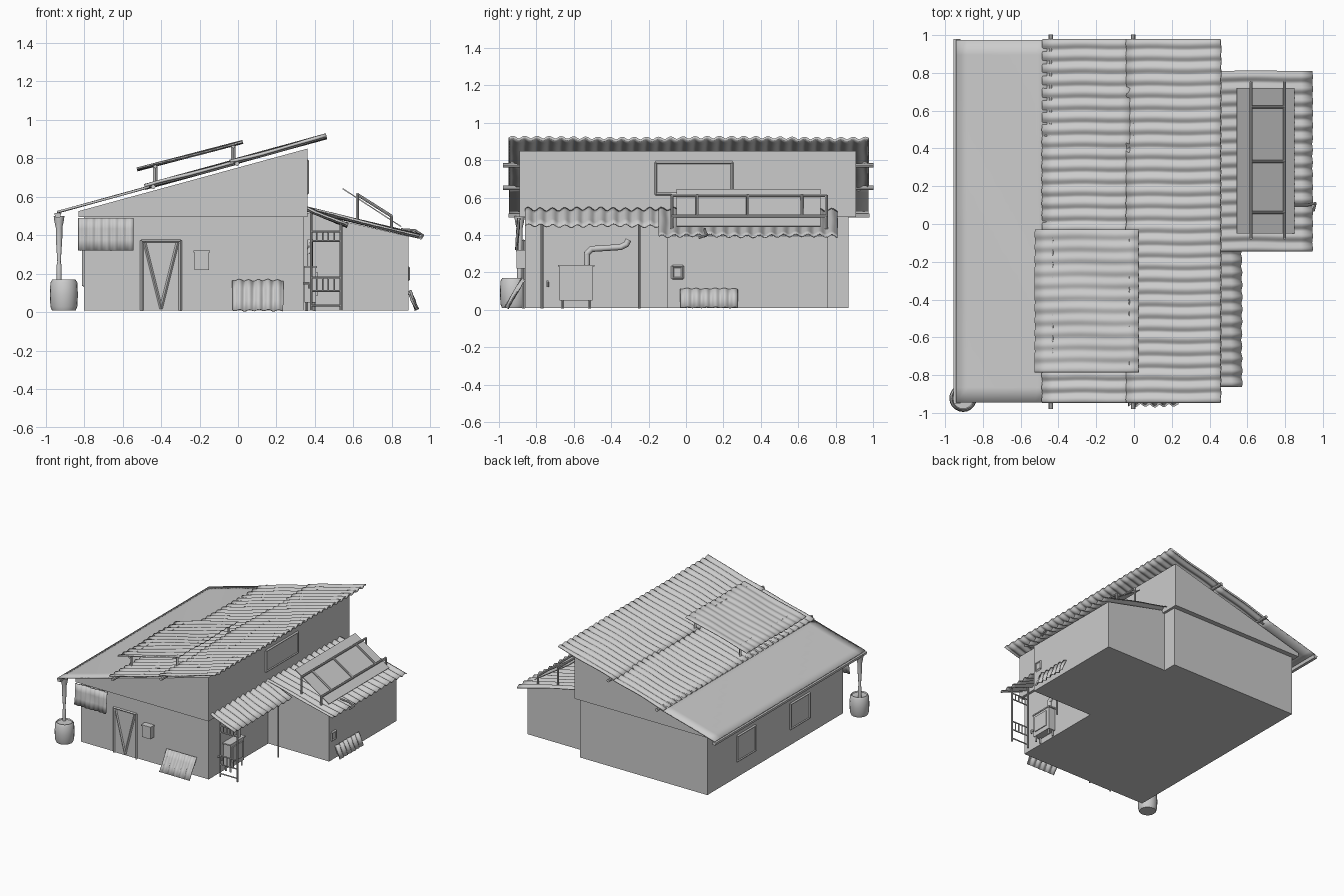
import bpy, bmesh, math, random
from mathutils import Vector

random.seed(4)
if "Cube" in bpy.data.objects:
    bpy.data.objects.remove(bpy.data.objects["Cube"], do_unlink=True)

grey = bpy.data.materials.new("plain grey")
grey.use_nodes = True
grey.diffuse_color = (0.6, 0.6, 0.6, 1)
grey.node_tree.nodes["Principled BSDF"].inputs["Base Color"].default_value = (0.6, 0.6, 0.6, 1)


def finish(name, bm, smooth=False):
    bmesh.ops.recalc_face_normals(bm, faces=bm.faces[:])
    mesh = bpy.data.meshes.new(name)
    bm.to_mesh(mesh)
    bm.free()
    mesh.materials.append(grey)
    ob = bpy.data.objects.new(name, mesh)
    bpy.context.scene.collection.objects.link(ob)
    if smooth:
        bpy.ops.object.select_all(action="DESELECT")
        ob.select_set(True)
        bpy.context.view_layer.objects.active = ob
        bpy.ops.object.shade_smooth_by_angle(angle=math.radians(40))
    return ob


def prism(name, profile, y0, y1):
    # side profile in x and z, extruded along y
    bm = bmesh.new()
    face = bm.faces.new([bm.verts.new((x, y0, z)) for x, z in profile])
    ext = bmesh.ops.extrude_face_region(bm, geom=[face])
    moved = [g for g in ext["geom"] if isinstance(g, bmesh.types.BMVert)]
    bmesh.ops.translate(bm, verts=moved, vec=(0, y1 - y0, 0))
    return finish(name, bm)


def box(name, x0, x1, y0, y1, z0, z1):
    return prism(name, [(x0, z0), (x1, z0), (x1, z1), (x0, z1)], y0, y1)


def rods(name, lines, r=0.008, sides=8):
    # one straight rod for each pair of neighbouring points in each line
    bm = bmesh.new()
    for pts in lines:
        for a, b in zip(pts, pts[1:]):
            a, b = Vector(a), Vector(b)
            d = b - a
            new = bmesh.ops.create_cone(bm, cap_ends=True, segments=sides, radius1=r,
                                        radius2=r, depth=d.length + r * 0.6)["verts"]
            turn = Vector((0, 0, 1)).rotation_difference(d)
            for v in new:
                v.co = turn @ v.co + (a + b) / 2
    return finish(name, bm, sides > 4)


def sheet(name, corner, along, across, pitch=0.065, amp=0.008, thick=0.006, sag=0.003):
    # corrugated sheet: ridges run along, waves repeat across
    corner, along, across = Vector(corner), Vector(along), Vector(across)
    normal = along.cross(across).normalized()
    waves = across.length / pitch
    nv = max(2, round(waves * 8)) if amp else 24
    nu = max(2, round(along.length / 0.06))
    phase = random.uniform(0, 6)
    bm = bmesh.new()
    grid = []
    for j in range(nv + 1):
        row = []
        for i in range(nu + 1):
            u, v = i / nu, j / nv
            h = amp * math.sin(math.tau * waves * v + 0.25 * math.sin(9 * u + phase))
            h += sag * math.sin(11 * v + 5 * u + phase)
            row.append(bm.verts.new(corner + along * u + across * v + normal * h))
        grid.append(row)
    for a, b in zip(grid, grid[1:]):
        for i in range(nu):
            bm.faces.new((a[i], a[i + 1], b[i + 1], b[i]))
    ob = finish(name, bm, True)
    mod = ob.modifiers.new("thickness", "SOLIDIFY")
    mod.thickness, mod.offset = thick, 0
    return ob


def lathe(name, centre, rings, n=20):
    # round body from (radius, height) rings
    bm = bmesh.new()
    loops = [[bm.verts.new((centre[0] + r * math.cos(math.tau * k / n),
                            centre[1] + r * math.sin(math.tau * k / n), z))
              for k in range(n)] for r, z in rings]
    for a, b in zip(loops, loops[1:]):
        for k in range(n):
            bm.faces.new((a[k], a[(k + 1) % n], b[(k + 1) % n], b[k]))
    bm.faces.new(loops[0])
    bm.faces.new(loops[-1])
    return finish(name, bm, True)


def roof_z(x):
    return 0.525 + 0.275 * (x + 0.92)


# Main house walls, upper storey set slightly proud
box("lower_walls", -0.80, 0.34, -0.86, 0.87, 0.01, 0.50)
prism("upper_walls", [(-0.83, 0.495), (0.36, 0.495), (0.36, 0.85), (-0.83, 0.525)], -0.89, 0.91)

# Side annex
prism("annex_walls", [(0.30, 0.01), (0.885, 0.01), (0.885, 0.395), (0.30, 0.53)], -0.10, 0.76)

# Main roof: a flat sheet and two overlapping corrugated sheets
for name, x0, x1, lift, amp in (("roof_flat", -0.94, -0.46, 0, 0),
                                ("roof_middle", -0.485, -0.02, 0.006, 0.007),
                                ("roof_upper", -0.04, 0.46, 0.010, 0.007)):
    sheet(name, (x0, -0.945, roof_z(x0) + lift), (x1 - x0, 0, roof_z(x1) - roof_z(x0)),
          (0, 1.92, 0), amp=amp, thick=0.012, sag=0.003 if amp else 0.001)
rods("roof_purlins", [[(x, -0.975, roof_z(x) - 0.005), (x, 1.0, roof_z(x) - 0.005)]
                      for x in (-0.44, -0.005)], 0.012)

# Raised panel above the roof
sheet("raised_panel", (-0.525, -0.785, 0.742), (0.55, 0, 0.143), (0, 0.755, 0), amp=0.004, thick=0.007)
stand = []
for x, top in ((-0.43, 0.757), (-0.025, 0.862)):
    stand.append([(x, -0.77, top), (x, -0.05, top)])
    stand += [[(x, y, roof_z(x)), (x, y, top)] for y in (-0.74, -0.08)]
rods("raised_panel_stand", stand, 0.011, 4)

# Annex and porch roofs
sheet("annex_roof", (0.34, -0.145, 0.54), (0.605, 0, -0.145), (0, 0.955, 0), amp=0.008)
sheet("porch_roof", (0.34, -0.86, 0.545), (0.23, 0, -0.095), (0, 0.73, 0), amp=0.008)

# Porch posts and slatted end screen
rods("porch_posts", [[(0.535, y, 0.01), (0.535, y, 0.455)] for y in (-0.77, -0.25)]
     + [[(0.38, -0.77, 0.01), (0.38, -0.77, 0.52)]], 0.007)
rods("porch_rails", [[(0.38, -0.77, z), (0.535, -0.77, z)]
                     for z in (0.035, 0.11, 0.18, 0.37, 0.42)], 0.005)
rods("porch_slats", [[(x, -0.77, z), (x, -0.77, z + h)] for x in (0.41, 0.44, 0.47, 0.50)
                     for z, h in ((0.11, 0.07), (0.37, 0.05))], 0.004)

# Tilted panel and its tube rack on the annex
prism("tilted_panel", [(0.545, 0.645), (0.85, 0.447), (0.847, 0.442), (0.542, 0.640)], -0.05, 0.72)
rack = [[(x, -0.075, z0), (x, -0.075, z1), (x, 0.75, z1), (x, 0.75, z0)]
        for x, z0, z1 in ((0.62, 0.48, 0.612), (0.797, 0.435, 0.50))]
rack += [[(0.62, y, 0.612), (0.797, y, 0.50)] for y in (0.06, 0.33, 0.62)]
rods("tilted_panel_rack", rack, 0.008)
rods("roof_hook", [[(0.85, 0.10, 0.43), (0.92, 0.10, 0.425), (0.96, 0.11, 0.40), (0.95, 0.07, 0.385)]], 0.007)

# Gutter, downpipe and water barrel
prism("gutter", [(-0.955, 0.515), (-0.948, 0.492), (-0.925, 0.492), (-0.918, 0.515)], -0.95, 0.98)
lathe("downpipe", (-0.93, -0.89), [(0.012, 0.15), (0.014, 0.24), (0.009, 0.26), (0.017, 0.39),
                                  (0.017, 0.44), (0.024, 0.47), (0.028, 0.50)], 12)
lathe("water_barrel", (-0.905, -0.922), [(0.062, 0.01), (0.070, 0.03), (0.073, 0.09), (0.070, 0.155),
                                        (0.060, 0.17), (0.056, 0.16)])

# Braced front door, with its frame
box("front_door", -0.50, -0.30, -0.867, -0.855, 0.01, 0.37)
yd = -0.869
rods("door_frame", [[(-0.50, yd, 0.01), (-0.50, yd, 0.37), (-0.30, yd, 0.37), (-0.30, yd, 0.01)],
                    [(-0.485, yd, 0.36), (-0.40, yd, 0.02), (-0.315, yd, 0.36)]], 0.008, 4)
box("meter_box", -0.225, -0.15, -0.905, -0.86, 0.22, 0.31)
box("meter_box_lid", -0.23, -0.145, -0.91, -0.86, 0.31, 0.32)


def window(name, axis_x, y0, y1, z0, z1):
    # pane plate with a thin square frame, facing sideways
    box(name + "_pane", axis_x - 0.003, axis_x + 0.003, y0, y1, z0, z1)
    rods(name + "_frame", [[(axis_x, y0, z0), (axis_x, y1, z0), (axis_x, y1, z1),
                            (axis_x, y0, z1), (axis_x, y0, z0)]], 0.009, 4)


window("gable_window", 0.361, -0.16, 0.245, 0.62, 0.785)
window("left_window_back", -0.801, 0.26, 0.49, 0.14, 0.34)
window("left_window_front", -0.801, -0.43, -0.19, 0.14, 0.34)
window("annex_hatch", 0.886, -0.07, -0.02, 0.17, 0.23)

# Loose corrugated sheets on and against the walls
sheet("wall_sheet", (-0.83, -0.905, 0.32), (0, 0.01, 0.17), (0.285, 0, 0), pitch=0.04, amp=0.004)
sheet("front_leaning_sheet", (-0.03, -0.96, 0.01), (0, 0.09, 0.155), (0.265, 0, 0), pitch=0.05, amp=0.008)
sheet("side_leaning_sheet", (0.93, -0.03, 0.012), (-0.04, 0, 0.1), (0, 0.305, 0), pitch=0.05, amp=0.007)

# Stove with legs, door and flue
box("stove_body", 0.345, 0.405, -0.675, -0.50, 0.05, 0.235)
box("stove_door", 0.40, 0.412, -0.655, -0.525, 0.085, 0.21)
box("stove_top", 0.342, 0.41, -0.685, -0.49, 0.23, 0.24)
rods("stove_legs", [[(x, y, 0.01), (x, y, 0.06)] for x in (0.355, 0.395) for y in (-0.66, -0.515)], 0.008, 4)
rods("stove_flue", [[(0.375, -0.53, 0.235), (0.375, -0.53, 0.30), (0.375, -0.505, 0.325),
                     (0.375, -0.35, 0.335), (0.375, -0.32, 0.35), (0.375, -0.31, 0.37)]], 0.016, 10)
rods("wall_tap", [[(0.34, -0.74, 0.15), (0.37, -0.74, 0.15), (0.37, -0.74, 0.125)]], 0.007)
